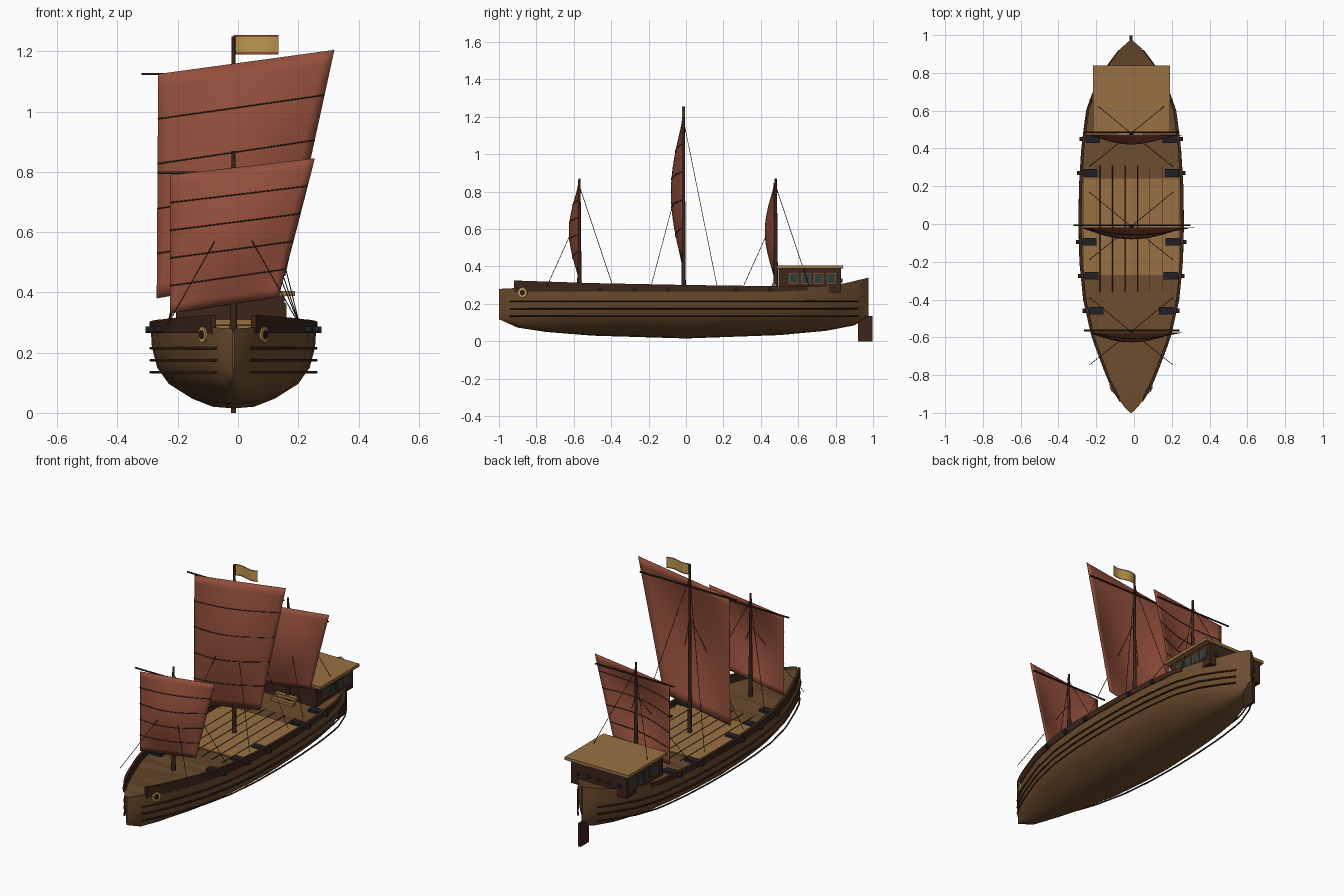
import bpy, bmesh, math
from mathutils import Vector

if "Cube" in bpy.data.objects:
    bpy.data.objects.remove(bpy.data.objects["Cube"])

CX = -0.015  # centreline of the ship


def mat(name, r, g, b):
    m = bpy.data.materials.new(name)
    m.diffuse_color = [(c / 255) ** 2.2 for c in (r, g, b)] + [1]
    m.use_nodes = True
    m.node_tree.nodes["Principled BSDF"].inputs["Base Color"].default_value = m.diffuse_color
    return m


HULL = mat("hull_brown", 108, 78, 50)
DECK = mat("deck_brown", 96, 70, 46)
TAN = mat("tan_planks", 150, 112, 68)
DARK = mat("dark_wood", 62, 42, 32)
BLACK = mat("iron", 38, 38, 42)
SAIL = mat("red_canvas", 146, 80, 62)
GLASS = mat("window_glass", 50, 62, 66)
GOLD = mat("gold", 186, 150, 80)


def mesh(name, verts, faces, m, smooth=None):
    me = bpy.data.meshes.new(name)
    me.from_pydata([tuple(v) for v in verts], [], faces)
    bm = bmesh.new()
    bm.from_mesh(me)
    bmesh.ops.recalc_face_normals(bm, faces=bm.faces)
    bm.to_mesh(me)
    bm.free()
    ob = bpy.data.objects.new(name, me)
    bpy.context.collection.objects.link(ob)
    me.materials.append(m)
    if smooth:
        bpy.ops.object.select_all(action='DESELECT')
        ob.select_set(True)
        bpy.context.view_layer.objects.active = ob
        bpy.ops.object.shade_smooth_by_angle(angle=math.radians(smooth))
    return ob


def box(name, x, y, z, m):
    v = [(CX + a, b, c) for a in x for b in y for c in z]
    return mesh(name, v, [(0, 1, 3, 2), (4, 6, 7, 5), (0, 4, 5, 1),
                          (2, 3, 7, 6), (0, 2, 6, 4), (1, 5, 7, 3)], m)


def tube(name, pts, r, m, radii=None, res=1):
    cu = bpy.data.curves.new(name, 'CURVE')
    cu.dimensions, cu.bevel_depth, cu.bevel_resolution, cu.use_fill_caps = '3D', r, res, True
    sp = cu.splines.new('POLY')
    sp.points.add(len(pts) - 1)
    for i, p in enumerate(pts):
        sp.points[i].co = (p[0] + CX, p[1], p[2], 1)
        sp.points[i].radius = radii[i] if radii else 1
    ob = bpy.data.objects.new(name, cu)
    bpy.context.collection.objects.link(ob)
    cu.materials.append(m)
    return ob


def interp(table, t):
    for (a, va), (b, vb) in zip(table, table[1:]):
        if t <= b:
            return va + (vb - va) * max(0, (t - a) / (b - a))
    return table[-1][1]


# Hull lines along y: half width, keel height, sheer height
WIDTH = [(-1, .004), (-.97, .035), (-.9, .085), (-.8, .13), (-.6, .205), (-.4, .25), (-.2, .27), (0, .275),
         (.2, .272), (.4, .26), (.6, .235), (.75, .18), (.85, .115), (.93, .055), (.975, .004)]
KEEL = [(-1, .118), (-.9, .073), (-.75, .05), (-.5, .03), (0, .015), (.5, .033), (.75, .056), (.9, .085), (.975, .13)]
SHEER = [(-1, .28), (-.9, .285), (.5, .285), (.75, .296), (.85, .31), (.975, .34)]
SECTION = [(0, 0), (.25, .02), (.5, .12), (.78, .3), (.92, .5), (.985, .75), (1, 1)]


def grid_faces(rows, cols, closed=False):
    n = cols if closed else cols - 1
    return [(i * cols + j, i * cols + (j + 1) % cols, (i + 1) * cols + (j + 1) % cols, (i + 1) * cols + j)
            for i in range(rows - 1) for j in range(n)]


stations = sorted(set([-1 + .05 * i for i in range(40)] + [-.97, .93, .975]))
verts, deck = [], []
for y in stations:
    w, k, s = interp(WIDTH, y), interp(KEEL, y), interp(SHEER, y)
    half = [(w * a, k + (s - k) * b) for a, b in SECTION] + [(w * .96, s), (w * .96, s - .012)]
    ring = half + [(-x, z) for x, z in reversed(half[1:])]
    verts += [(CX + x, y, z) for x, z in ring]
    deck += [(CX + q * w * .97, y, s - .012) for q in (-1, 1)]
c = len(ring)
faces = grid_faces(len(stations), c, True)
faces += [tuple(range(c)), tuple(range(len(verts) - c, len(verts)))]
mesh("hull", verts, faces, HULL, 40)
mesh("deck", deck, grid_faces(len(stations), 2), DECK)

# Planked waist with seams
box("waist_planks", (-.25, .25), (-.27, .24), (.265, .279), TAN)
for i in range(6):
    x = -.165 + .066 * i
    tube("plank_seam", [(x, -.36, .279), (x, .31, .279)], .002, DARK)

# Bulwark rails, wales, painted eyes and guns on both sides
RAIL = [(-.92, .325), (-.5, .311), (0, .301), (.65, .292)]
for s in (-1, 1):
    v = []
    n = 32
    for i in range(n):
        y = -.92 + 1.57 * i / (n - 1)
        w, z0, z1 = interp(WIDTH, y), interp(SHEER, y) - .02, interp(RAIL, y)
        v += [(CX + s * (w + d), y, z) for d, z in ((.004, z0), (.004, z1), (-.012, z1), (-.012, z0))]
    mesh("bulwark_rail", v, grid_faces(n, 4, True) + [(0, 1, 2, 3), tuple(range(4 * n - 4, 4 * n))], DARK)
    for z in (.135, .175, .215):
        ys = [-.94 + .06 * i for i in range(32)]
        tube("wale", [(s * interp(WIDTH, y), y, z) for y in ys], .0045, DARK)
    nrm = Vector((s * .89, -.45, 0))
    p = Vector((s * .096, -.87, .26))
    tube("bow_eye", [p - nrm * .01, p + nrm * .01], .027, GOLD, res=4)
    tube("bow_eye_pupil", [p, p + nrm * .014], .014, BLACK, res=4)
    for y in (-.46, -.275, -.095, .27, .45):
        e = interp(WIDTH, y) + .02
        box("gun_carriage", sorted((s * (e - .11), s * (e - .035))), (y - .02, y + .02), (.265, .288), BLACK)
        tube("gun_barrel", [(s * (e - .09), y, .276), (s * (e - .02), y, .276), (s * (e - .02), y, .276),
                            (s * e, y, .276)], .011, BLACK, [1, .8, 1.05, 1.05], 2)

# Stern cabin
box("cabin_walls", (-.185, .17), (.495, .83), (.26, .39), DARK)
box("cabin_roof", (-.203, .205), (.485, .84), (.388, .405), TAN)
for s, wall in ((-1, -.185), (1, .17)):
    for i in range(4):
        y = .575 + .067 * i
        box("window_frame", (wall - .004, wall + .004), (y - .026, y + .026), (.305, .365), HULL)
        box("window_pane", (wall - .006, wall + .006), (y - .02, y + .02), (.311, .359), GLASS)
for i in range(5):
    x = -.14 + .067 * i
    tube("stern_porthole", [(x, .825, .325), (x, .836, .325)], .012, BLACK, res=3)
for i in range(2):
    box("cabin_step", (-.075, .065), (.43 + .03 * i, .455 + .03 * i), (.272 + .02 * i, .29 + .02 * i), TAN)

# Rudder
box("rudder", (-.008, .008), (.92, .998), (0, .135), DARK)


# Masts, sails, yards and rigging
def rig(label, y0, top, corners, belly, yard, yard_z, low, high):
    tube(label + "_mast", [(0, y0, .26), (0, y0, .34), (0, y0, top)], .012, DARK, [1.1, .95, .5], 2)
    tl, tr, br, bl = [Vector((x - CX, 0, z)) for x, z in corners]

    def at(u, v):
        p = tl.lerp(tr, u).lerp(bl.lerp(br, u), v)
        p.y = y0 - .008 - belly * math.sin(math.pi * u) * math.sin(math.pi * v)
        return p

    n = 16
    v = [at(i / n, j / n) + Vector((CX, 0, 0)) for i in range(n + 1) for j in range(n + 1)]
    ob = mesh(label + "_sail", v, grid_faces(n + 1, n + 1), SAIL, 60)
    ob.modifiers.new("cloth", 'SOLIDIFY').thickness = .003
    for k in range(1, 5):
        tube(label + "_sail_batten", [at(i / n, k / 5) for i in range(n + 1)], .0025, DARK)
    tube(label + "_yard", [(yard[0] - CX, y0 + .006, yard_z), (yard[1] - CX, y0 + .006, yard_z)], .0045, DARK)
    for s in (-1, 1):
        tube(label + "_fore_stay", [(0, y0, low), (s * .22, y0 - .175, .29)], .0016, DARK)
        tube(label + "_back_stay", [(0, y0, high), (s * .22, y0 + .18, .29)], .0016, DARK)


small = [(-.225, .79), (.255, .845), (.135, .385), (-.225, .33)]
rig("fore", -.57, .87, small, .048, (-.265, .24), .797, .68, .83)
rig("main", -.013, 1.25, [(-.265, 1.125), (.32, 1.205), (.157, .455), (-.27, .38)], .06,
    (-.32, .30), 1.125, .95, 1.18)
rig("mizzen", .48, .87, small, .048, (-.265, .24), .797, .68, .83)

# Flag with red bands
for name, z0, z1, m in (("flag_field", 1.198, 1.247, GOLD), ("flag_band", 1.19, 1.198, SAIL),
                        ("flag_band", 1.247, 1.255, SAIL)):
    v = [(CX + .15 * i / 10, -.013 + .008 * math.sin(i * .63), z) for i in range(11) for z in (z0, z1)]
    mesh(name, v, grid_faces(11, 2), m, 60)
